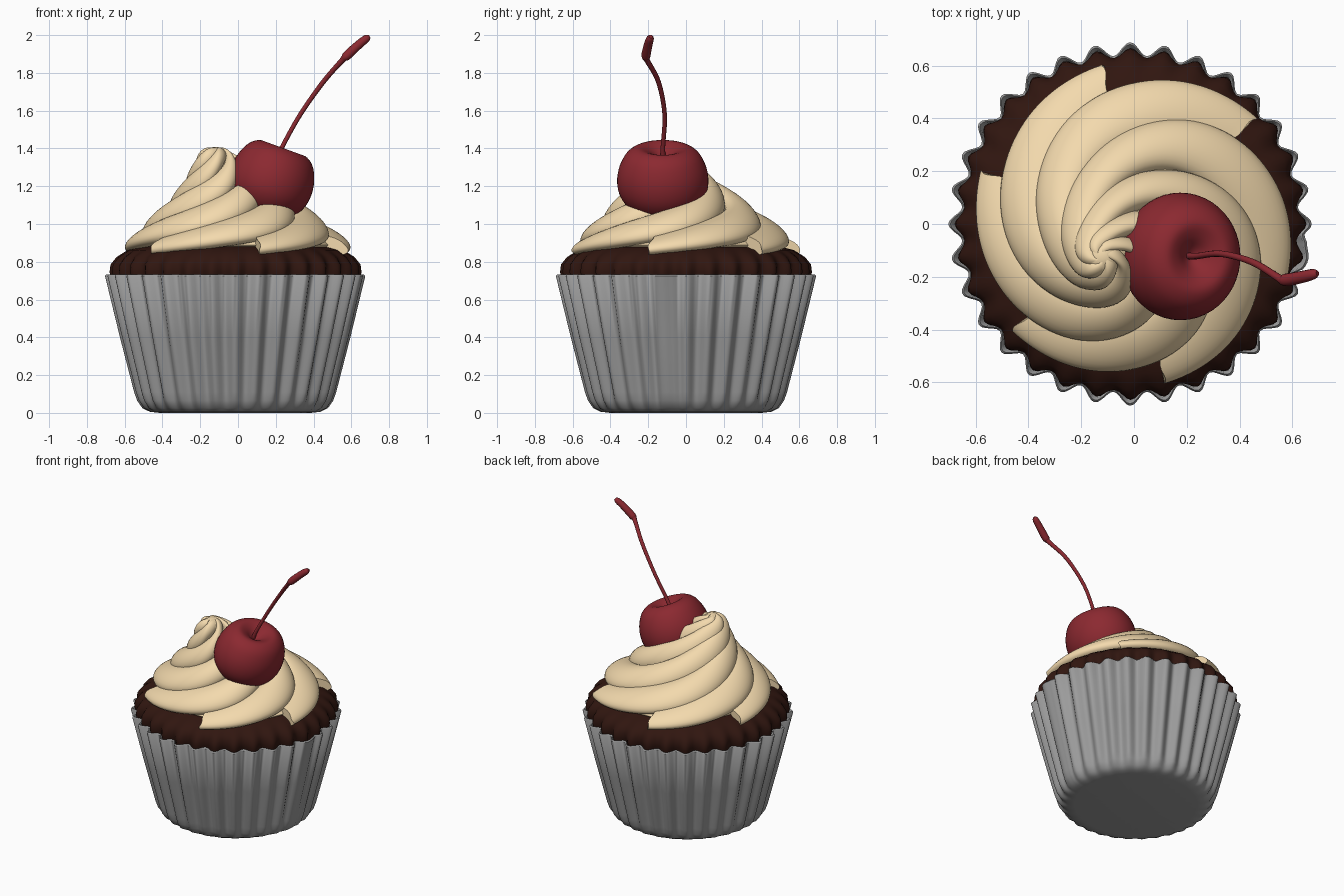
import bpy, bmesh, math
from mathutils import Vector, Matrix

if "Cube" in bpy.data.objects:
    bpy.data.objects.remove(bpy.data.objects["Cube"])


def material(name, rgb):
    m = bpy.data.materials.new(name)
    m.diffuse_color = (*rgb, 1)
    m.use_nodes = True
    m.node_tree.nodes["Principled BSDF"].inputs["Base Color"].default_value = m.diffuse_color
    return m


PAPER = material("paper", (0.33, 0.33, 0.33))
CAKE = material("chocolate", (0.03, 0.008, 0.005))
CREAM = material("cream", (0.9, 0.7, 0.42))
RED = material("cherry_red", (0.26, 0.022, 0.03))


def loft(bm, rings):
    """Skin a list of closed rings and cap both ends."""
    rows = [[bm.verts.new(p) for p in r] for r in rings]
    n = len(rows[0])
    for a, b in zip(rows, rows[1:]):
        for i in range(n):
            j = (i + 1) % n
            bm.faces.new((a[i], a[j], b[j], b[i]))
    bm.faces.new(rows[0])
    bm.faces.new(rows[-1])


def finish(name, bm, mat=None, angle=50):
    bmesh.ops.recalc_face_normals(bm, faces=bm.faces)
    me = bpy.data.meshes.new(name)
    bm.to_mesh(me)
    bm.free()
    ob = bpy.data.objects.new(name, me)
    bpy.context.collection.objects.link(ob)
    if mat:
        me.materials.append(mat)
    bpy.ops.object.select_all(action='DESELECT')
    ob.select_set(True)
    bpy.context.view_layer.objects.active = ob
    bpy.ops.object.shade_smooth_by_angle(angle=math.radians(angle))
    return ob


def spline(pts, steps):
    """Catmull-Rom through tuples of any length."""
    out = []
    for i in range(len(pts) - 1):
        p0, p1 = pts[max(i - 1, 0)], pts[i]
        p2, p3 = pts[i + 1], pts[min(i + 2, len(pts) - 1)]
        for s in range(steps):
            t = s / steps
            out.append(tuple(0.5 * (2 * b + (c - a) * t + (2 * a - 5 * b + 4 * c - d) * t * t
                                    + (3 * b - a - 3 * c + d) * t ** 3)
                             for a, b, c, d in zip(p0, p1, p2, p3)))
    return out + [pts[-1]]


FLUTES = 32


def fluted(profile, n, cx=0.0, seam=False):
    """Lathe (radius, z, flute depth) with a wavy outline."""
    rings = []
    for r, z, amp in profile:
        ring = []
        for i in range(n):
            t = 2 * math.pi * i / n
            c = math.cos(FLUTES * t)
            if seam:  # one pleat is wider where the paper overlaps
                w = min(1.0, max(0.0, (8 - abs(math.degrees(t) - 350)) / 4))
                c += (1 - c) * w * w * (3 - 2 * w) * 0.7
            ring.append((cx + (r + amp * c) * math.cos(t), (r + amp * c) * math.sin(t), z))
        rings.append(ring)
    return rings


# Pleated paper cup with wall thickness and an overlapping seam
bm = bmesh.new()
cup = [(0.02, 0, 0), (0.40, 0, 0), (0.45, 0.006, 0.002), (0.485, 0.025, 0.006),
       (0.508, 0.065, 0.011), (0.52, 0.11, 0.015), (0.59, 0.40, 0.02), (0.664, 0.725, 0.025),
       (0.656, 0.733, 0.025), (0.648, 0.725, 0.025), (0.572, 0.40, 0.02), (0.50, 0.11, 0.012),
       (0.40, 0.03, 0), (0.02, 0.03, 0)]
loft(bm, fluted(cup, FLUTES * 10, -0.015, True))
finish("paper_cup", bm, PAPER)

# Chocolate cake dome, ribbed by the cup
bm = bmesh.new()
dome = [(0.02, 0.55, 0), (0.595, 0.55, 0.018), (0.635, 0.70, 0.022), (0.646, 0.745, 0.021),
        (0.647, 0.785, 0.015), (0.622, 0.825, 0.008), (0.569, 0.862, 0.002), (0.48, 0.885, 0),
        (0.25, 0.90, 0), (0.02, 0.905, 0)]
loft(bm, fluted(dome, FLUTES * 8, -0.013))
finish("cake", bm, CAKE)

# Piped frosting: six twisted ribbons that climb inwards to an off-centre tip
# columns: turn, path radius, height, half width, half thickness, tilt, shift to tip
SWIRL = [(0, .505, .888, .115, .046, .28, 0.0), (35, .452, .945, .125, .057, .42, .05),
         (78, .368, 1.02, .125, .064, .60, .15), (138, .21, 1.155, .115, .066, .84, .42),
         (195, .105, 1.27, .10, .058, 1.0, .78), (245, .055, 1.338, .065, .048, 1.15, 1.0),
         (290, .022, 1.364, .042, .041, 1.3, 1.0)]
TIP = Vector((-0.12, -0.125, 0))
bm = bmesh.new()
path = spline(SWIRL, 14)
for end in (41, 101, 161, 221, 281, 341):
    rings = []
    for turn, r, z, a, b, tilt, shift in path:
        t = math.radians(end + turn)
        out = Vector((math.cos(t), math.sin(t), 0))
        along = Vector((-math.sin(t), math.cos(t), 0))
        ring = []
        for k in range(28):
            q = 2 * math.pi * k / 28
            u, v = a * math.cos(q), b * math.sin(q)
            dr = u * math.cos(tilt) + v * math.sin(tilt)
            dz = v * math.cos(tilt) - u * math.sin(tilt)
            # the torn end is a little ragged
            rag = 0.006 * math.sin(5 * q + end) if turn == 0 else 0
            ring.append(TIP * shift + out * (r + dr) + along * rag + Vector((0, 0, z + dz)))
        rings.append(ring)
    loft(bm, rings)
# Solid core that fills the space between the ribbons
rings = []
for turn, r, z, a, b, tilt, shift in [(0, .48, .86, 0, 0, 0, 0)] + path:
    rings.append([TIP * shift + Vector((r * math.cos(k * math.pi / 32),
                                        r * math.sin(k * math.pi / 32), z)) for k in range(64)])
loft(bm, rings)
# Soft rounded peak
bmesh.ops.create_uvsphere(bm, u_segments=32, v_segments=16, radius=1,
                          matrix=Matrix.Translation(TIP + Vector((0, 0, 1.35)))
                          @ Matrix.Diagonal((0.07, 0.07, 0.058, 1)))
finish("frosting_swirl", bm, CREAM)

# Cherry, leaning to the right, with a dimple at the stem
bm = bmesh.new()
prof = spline([(.004, .125), (.03, .138), (.075, .172), (.13, .188), (.187, .153), (.225, .08),
               (.237, 0), (.222, -.075), (.175, -.14), (.10, -.178), (.004, -.185)], 4)
loft(bm, [[(r * math.cos(k * math.pi / 24), r * math.sin(k * math.pi / 24), z)
           for k in range(48)] for r, z in prof])
cherry = finish("cherry", bm, RED)
cherry.data.transform(Matrix.Translation((0.175, -0.123, 1.225))
                      @ Matrix.Rotation(math.radians(20), 4, 'Y')
                      @ Matrix.Diagonal((0.95, 1.02, 1, 1)))

# Curved stem with a thicker cut end: x, y, z, radius
stem = spline([(.20, -.12, 1.33, .014), (.235, -.122, 1.41, .012), (.33, -.113, 1.58, .012),
               (.45, -.145, 1.75, .013), (.55, -.205, 1.865, .015), (.575, -.212, 1.89, .024),
               (.64, -.20, 1.95, .023), (.68, -.19, 1.982, .02), (.696, -.187, 1.993, .01)], 6)
bm = bmesh.new()
rings = []
for i, (x, y, z, r) in enumerate(stem):
    d = Vector(stem[min(i + 1, len(stem) - 1)][:3]) - Vector(stem[max(i - 1, 0)][:3])
    side = d.cross(Vector((0, 1, 0))).normalized()
    up = d.cross(side).normalized()
    rings.append([Vector((x, y, z)) + r * (side * math.cos(k * math.pi / 6)
                                           + up * math.sin(k * math.pi / 6)) for k in range(12)])
loft(bm, rings)
finish("cherry_stem", bm, RED)
